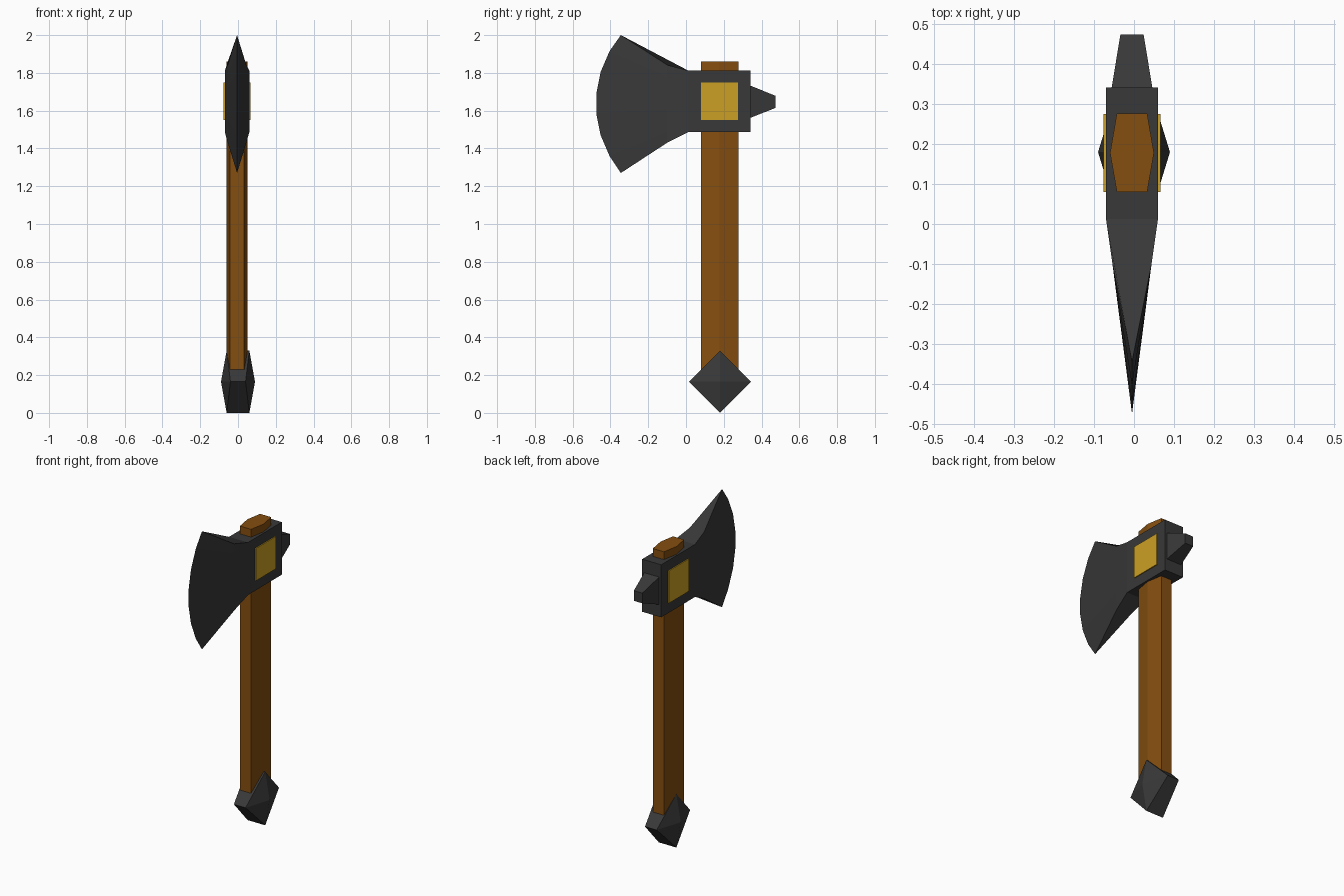
import bpy, bmesh, math

if "Cube" in bpy.data.objects:
    bpy.data.objects.remove(bpy.data.objects["Cube"])

CX = -0.005   # centre line of the axe head and handle


def material(name, rgb):
    m = bpy.data.materials.new(name)
    m.diffuse_color = (*rgb, 1)
    m.use_nodes = True
    m.node_tree.nodes["Principled BSDF"].inputs["Base Color"].default_value = m.diffuse_color
    return m


STEEL = material("dark_steel", (0.04, 0.04, 0.04))
WOOD = material("brown_wood", (0.235, 0.077, 0.005))
GOLD = material("gold", (0.60, 0.35, 0.017))


def make(name, verts, faces, mat):
    """Mesh object with merged points and outward normals."""
    me = bpy.data.meshes.new(name)
    me.from_pydata(verts, [], faces)
    bm = bmesh.new()
    bm.from_mesh(me)
    bmesh.ops.remove_doubles(bm, verts=bm.verts, dist=1e-5)
    bmesh.ops.recalc_face_normals(bm, faces=bm.faces)
    bm.to_mesh(me)
    bm.free()
    me.materials.append(mat)
    ob = bpy.data.objects.new(name, me)
    bpy.context.collection.objects.link(ob)
    return ob


def loft(name, rings, mat):
    """Skin a list of equal-length rings and cap both ends."""
    n = len(rings[0])
    verts = [p for r in rings for p in r]
    faces = [(k * n + i, k * n + (i + 1) % n, (k + 1) * n + (i + 1) % n, (k + 1) * n + i)
             for k in range(len(rings) - 1) for i in range(n)]
    faces += [tuple(range(n)), tuple(range(len(verts) - n, len(verts)))]
    return make(name, verts, faces, mat)


def rect(y, hx, z0, z1):
    return [(CX - hx, y, z0), (CX + hx, y, z0), (CX + hx, y, z1), (CX - hx, y, z1)]


# Handle: flattened hexagonal shaft
hexagon = [(-0.038, 0.277), (0.038, 0.277), (0.055, 0.178),
           (0.038, 0.08), (-0.038, 0.08), (-0.055, 0.178)]
loft("handle", [[(CX + x, y, z) for x, y in hexagon] for z in (0.19, 1.86)], WOOD)

# Head socket and rear spike
loft("head_socket", [rect(0.01, 0.065, 1.487, 1.812), rect(0.342, 0.065, 1.487, 1.812)], STEEL)
loft("rear_spike", [rect(0.335, 0.052, 1.56, 1.735), rect(0.475, 0.029, 1.615, 1.678)], STEEL)

# Gold inlay plates on both cheeks
for side, name in ((-1, "left_plate"), (1, "right_plate")):
    rings = [[(CX + side * x, y, z) for y, z in
              ((0.08, 1.55), (0.275, 1.55), (0.275, 1.75), (0.08, 1.75))]
             for x in (0.063, 0.071)]
    loft(name, rings, GOLD)

# Blade: root and neck columns fanning out to a curved sharp edge
edge = [(-0.345, 2.0), (-0.405, 1.915), (-0.452, 1.805), (-0.475, 1.69),
        (-0.475, 1.585), (-0.452, 1.47), (-0.405, 1.36), (-0.345, 1.27)]
rings = []
for i, (ey, ez) in enumerate(edge):
    t = i / (len(edge) - 1)
    root = (0.012, 1.812 + t * (1.487 - 1.812))
    neck = (-0.10, 1.842 + t * (1.43 - 1.842))
    rings.append([(CX + 0.065, *root), (CX + 0.049, *neck), (CX, ey, ez),
                  (CX - 0.049, *neck), (CX - 0.065, *root)])
loft("blade", rings, STEEL)

# Pommel: diamond rim with a raised point on each side
PY, PZ, R = 0.18, 0.165, 0.163
rim = [(PY - R, PZ, 0.04), (PY, 0.33, 0.06), (PY + R, PZ, 0.04), (PY, 0.0, 0.06)]
verts = [(s * h, y, z) for s in (-1, 1) for y, z, h in rim] + [(-0.09, PY, PZ), (0.09, PY, PZ)]
faces = []
for i in range(4):
    j = (i + 1) % 4
    faces += [(i, j, j + 4, i + 4), (i, j, 8), (i + 4, j + 4, 9)]
make("pommel", verts, faces, STEEL)
